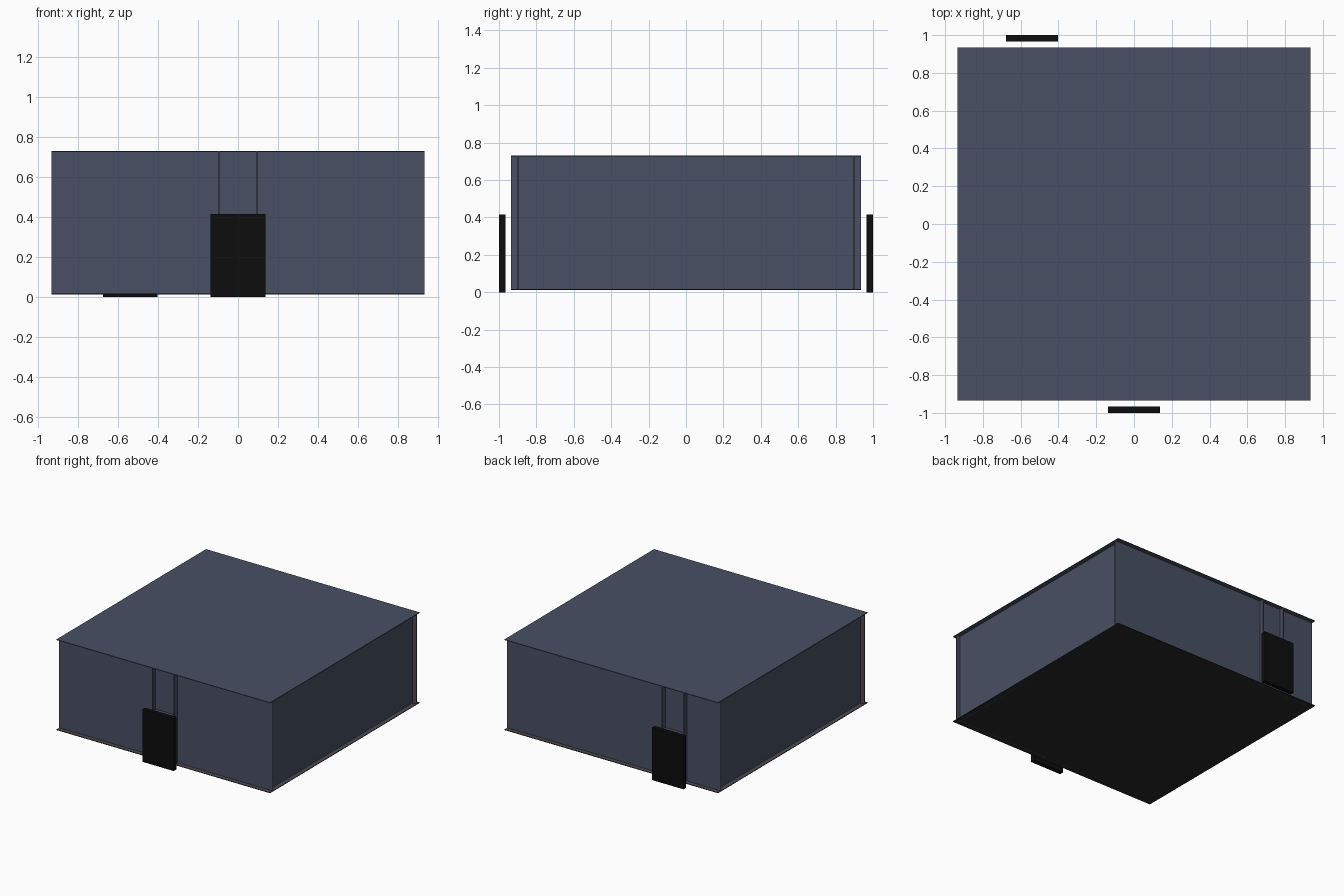
import bpy

old = bpy.data.objects.get("Cube")
if old:
    bpy.data.objects.remove(old)


def material(name, color):
    m = bpy.data.materials.new(name)
    m.use_nodes = True
    rgba = (*color, 1)
    m.diffuse_color = rgba
    bsdf = next(n for n in m.node_tree.nodes if n.type == 'BSDF_PRINCIPLED')
    bsdf.inputs["Base Color"].default_value = rgba
    return m


SLATE = material("slate blue", (0.065, 0.08, 0.125))
LINING = material("inner lining", (0.075, 0.066, 0.085))
FLOOR = material("charcoal floor", (0.022, 0.022, 0.022))
BLACK = material("black door", (0.004, 0.004, 0.004))


def box(name, lo, hi, mat, inner=None, inward=None):
    """Box between two corners; faces pointing along inward get the inner material."""
    bpy.ops.mesh.primitive_cube_add(size=1, location=[(a + b) / 2 for a, b in zip(lo, hi)])
    ob = bpy.context.object
    ob.name = name
    ob.scale = [b - a for a, b in zip(lo, hi)]
    bpy.ops.object.transform_apply(location=False, rotation=False, scale=True)
    ob.data.materials.append(mat)
    if inner:
        ob.data.materials.append(inner)
        for p in ob.data.polygons:
            if sum(n * d for n, d in zip(p.normal, inward)) > 0.5:
                p.material_index = 1
    return ob


EDGE, WALL, THIN = 0.935, 0.9, 0.005
BASE, TOP = 0.013, 0.73
LINTEL, HALF, POST = 0.39, 0.09, 0.01

# Floor and roof sheets overhang the walls
box("floor", (-EDGE, -EDGE, BASE), (EDGE, EDGE, BASE + THIN), FLOOR, LINING, (0, 0, 1))
box("roof", (-EDGE, -EDGE, TOP - THIN), (EDGE, EDGE, TOP), SLATE)

# Side walls
for name, s in (("left_wall", 1), ("right_wall", -1)):
    xs = sorted((s * WALL, s * (WALL - THIN)))
    box(name, (xs[0], -WALL, BASE), (xs[1], WALL, TOP), SLATE, LINING, (-s, 0, 0))

# Front and back walls, each with a framed opening and a door standing before it
for side, s, cx in (("front", -1, 0.0), ("back", 1, -0.54)):
    def slab(part, x0, x1, d0, d1, z0, z1, mat, inner=None):
        ys = sorted((s * d0, s * d1))
        box(side + "_" + part, (x0, ys[0], z0), (x1, ys[1], z1), mat, inner, (0, -s, 0))

    a, b = cx - HALF, cx + HALF
    slab("wall_right", -EDGE, a, WALL - THIN, WALL, BASE, TOP, SLATE, LINING)
    slab("wall_left", b, EDGE, WALL - THIN, WALL, BASE, TOP, SLATE, LINING)
    slab("wall_header", a, b, WALL - THIN, WALL, LINTEL - POST, TOP, SLATE, LINING)
    slab("post_right", a - POST, a, WALL - THIN, EDGE, BASE, TOP, SLATE)
    slab("post_left", b, b + POST, WALL - THIN, EDGE, BASE, TOP, SLATE)
    slab("lintel", a, b, WALL - THIN, EDGE, LINTEL - POST, LINTEL, SLATE)
    slab("door", cx - 0.137, cx + 0.137, 0.965, 1.0, 0, 0.415, BLACK)
